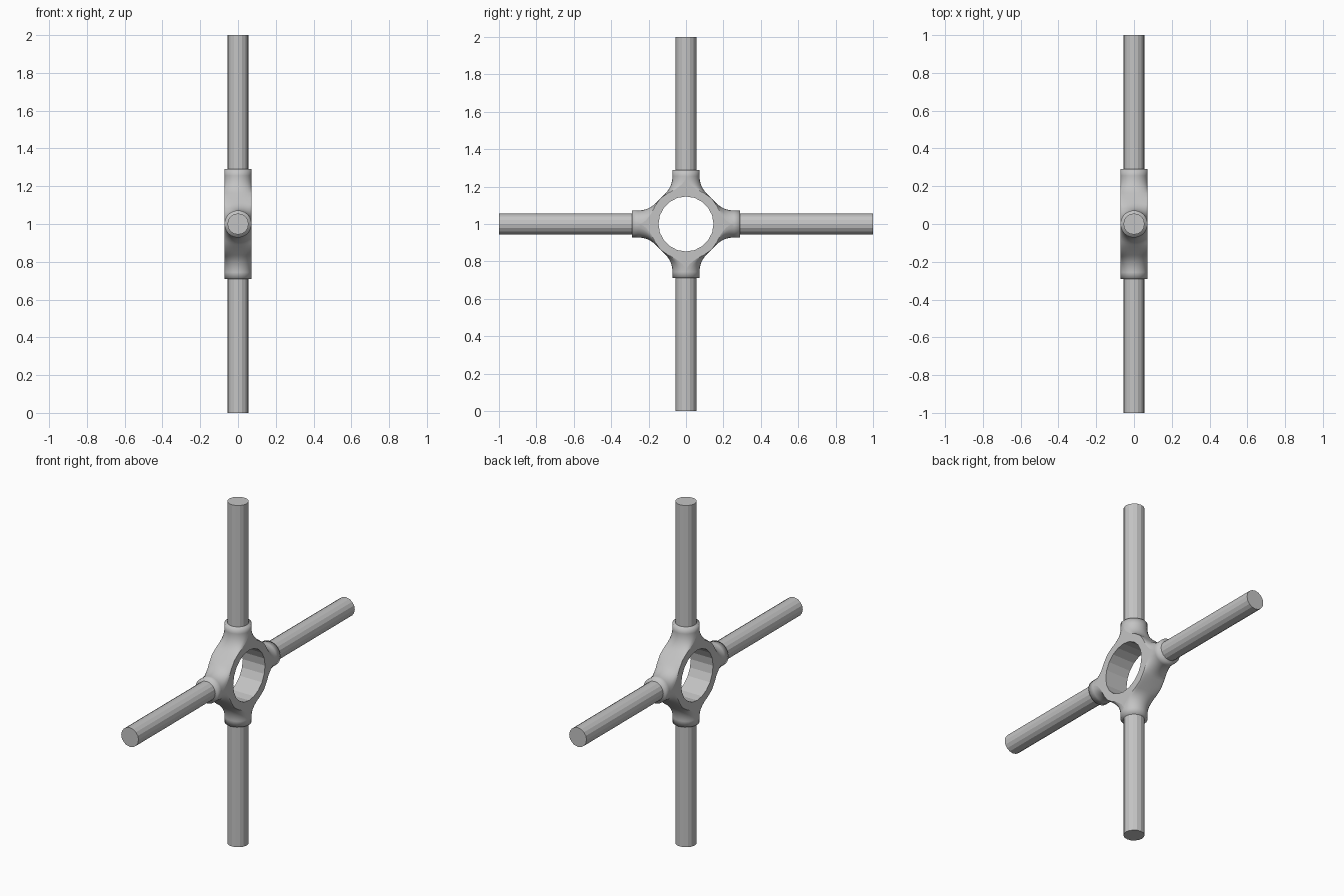
import bpy, bmesh, math
from mathutils import Matrix, Vector

cube = bpy.data.objects.get("Cube")
if cube:
    bpy.data.objects.remove(cube)

CENTRE = Vector((0, 0, 1))
COLLAR_R, COLLAR_END = 0.072, 0.29
ROD_R, ROD_SIDES = 0.056, 16
HOLE_R, HOLE_SIDES = 0.147, 20
FILLET_R, SHOULDER = 0.13, 0.137

grey = bpy.data.materials.new("plain grey")
grey.use_nodes = True
grey.diffuse_color = (0.55, 0.55, 0.55, 1)
grey.node_tree.nodes["Principled BSDF"].inputs["Base Color"].default_value = grey.diffuse_color


def finish(bm, name):
    bmesh.ops.recalc_face_normals(bm, faces=bm.faces)
    mesh = bpy.data.meshes.new(name)
    bm.to_mesh(mesh)
    bm.free()
    mesh.materials.append(grey)
    obj = bpy.data.objects.new(name, mesh)
    obj.location = CENTRE
    bpy.context.collection.objects.link(obj)
    return obj


def half_outline(steps=8):
    """Collar edge to diagonal: (offset from arm axis, distance along arm, flatness)."""
    arc_off = COLLAR_R + FILLET_R * (1 - math.cos(math.pi / 4))
    start = 2 * SHOULDER - arc_off + FILLET_R * math.sin(math.pi / 4)
    points = [(COLLAR_R, COLLAR_END, 0)]
    for i in range(steps + 1):
        a = math.pi / 4 * i / steps
        t = 0.8 * i / steps
        points.append((COLLAR_R + FILLET_R * (1 - math.cos(a)),
                       start - FILLET_R * math.sin(a), t * t * (3 - 2 * t)))
    points.append((SHOULDER, SHOULDER, 1))
    return points


def section(offset, along, flat, swap, rows=12):
    """Half round at the collar, becoming a straight edge at the diagonal."""
    result = []
    for j in range(rows + 1):
        a = math.pi * (j / rows - 0.5)
        y = offset * (1 - (1 - math.cos(a)) * (1 - flat))
        pair = (along, y) if swap else (y, along)
        result.append(Vector((COLLAR_R * math.sin(a), *pair)))
    return result


# Hub: four lofted outer quarters
bm = bmesh.new()
half = half_outline()
loft = [section(*p, False) for p in half] + [section(*p, True) for p in half[-2::-1]]
for quarter in range(4):
    turn = Matrix.Rotation(quarter * math.pi / 2, 3, 'X')
    grid = [[bm.verts.new(turn @ p) for p in row] for row in loft]
    for r0, r1 in zip(grid, grid[1:]):
        for j in range(len(r0) - 1):
            face = bm.faces.new((r0[j], r0[j + 1], r1[j + 1], r1[j]))
            face.smooth = True
bmesh.ops.remove_doubles(bm, verts=bm.verts, dist=0.0005)

# Collar end discs
borders = [e for e in bm.edges if e.is_boundary]
ends = [e for e in borders if all(max(abs(v.co.y), abs(v.co.z)) > COLLAR_END - 0.001 for v in e.verts)]
rims = [e for e in borders if e not in ends]
bmesh.ops.holes_fill(bm, edges=ends, sides=0)

# Flat side faces around the round hole
rings = []
for side in (-1, 1):
    ring = [bm.verts.new((side * COLLAR_R, HOLE_R * math.cos(a), HOLE_R * math.sin(a)))
            for a in (2 * math.pi * k / HOLE_SIDES for k in range(HOLE_SIDES))]
    edges = [bm.edges.new((ring[k - 1], ring[k])) for k in range(HOLE_SIDES)]
    outer = [e for e in rims if e.verts[0].co.x * side > 0]
    bmesh.ops.triangle_fill(bm, use_beauty=True, edges=outer + edges, normal=(side, 0, 0))
    rings.append(ring)

# Hole wall
left, right = rings
for k in range(HOLE_SIDES):
    bm.faces.new((left[k - 1], left[k], right[k], right[k - 1]))
finish(bm, "hub")

# Four rods
for k, name in enumerate(("top_rod", "front_rod", "bottom_rod", "back_rod")):
    bm = bmesh.new()
    start = COLLAR_END - 0.02
    place = Matrix.Rotation(k * math.pi / 2, 4, 'X') @ Matrix.Translation((0, 0, (1 + start) / 2))
    bmesh.ops.create_cone(bm, cap_ends=True, segments=ROD_SIDES, radius1=ROD_R,
                          radius2=ROD_R, depth=1 - start, matrix=place)
    finish(bm, name)
